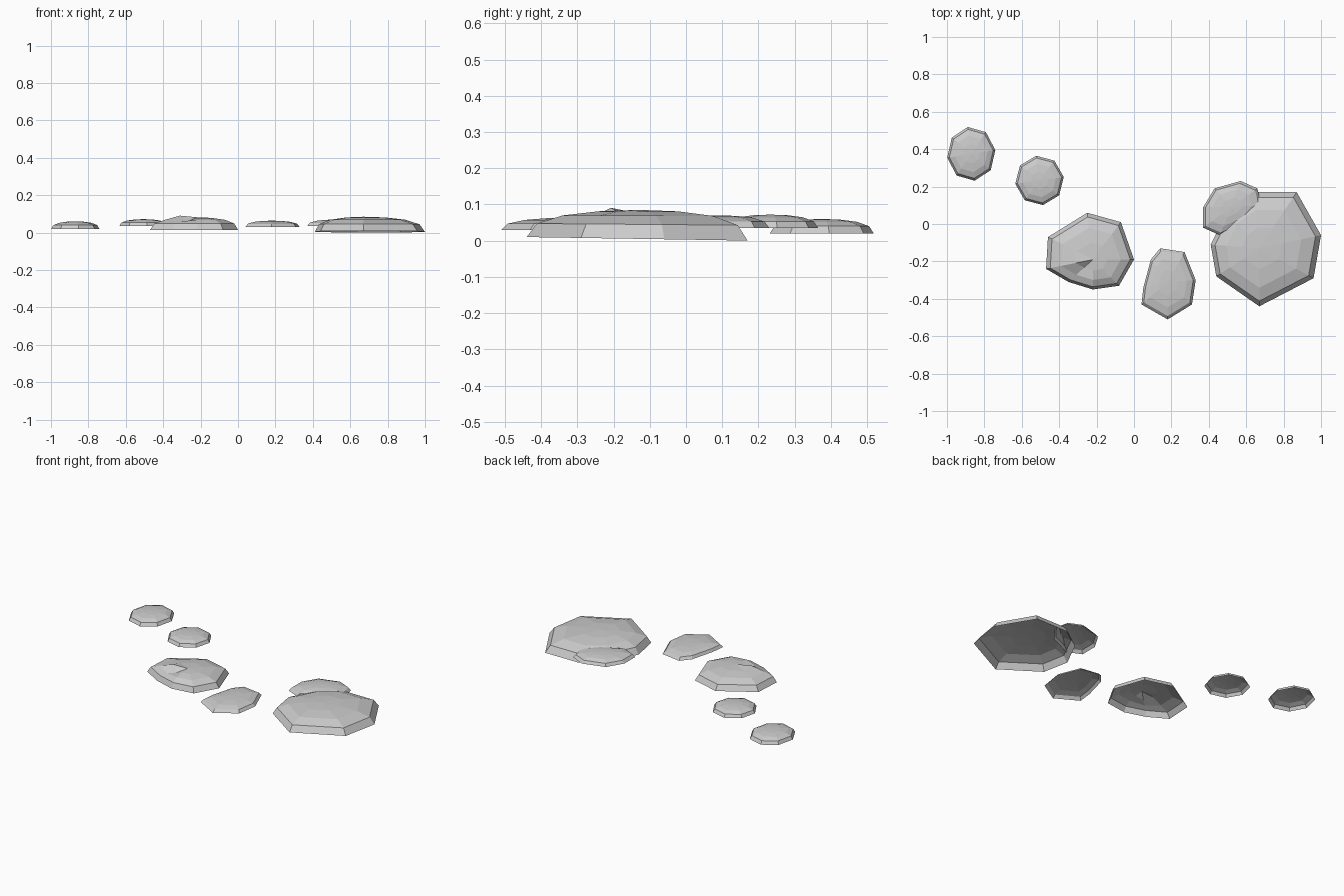
import bpy
import bmesh
import math
from mathutils import Vector

default_cube = bpy.data.objects.get("Cube")
if default_cube:
    bpy.data.objects.remove(default_cube, do_unlink=True)

# Single stone colour
grey = bpy.data.materials.new("stone grey")
grey.use_nodes = True
colour = (0.6, 0.6, 0.6, 1)
grey.diffuse_color = colour
grey.node_tree.nodes["Principled BSDF"].inputs["Base Color"].default_value = colour

# Dome rings: (size relative to outline, share of full height)
RINGS = [(1, 0), (0.91, 0.5), (0.68, 0.8), (0.36, 0.95)]


def octagon(cx, cy, rx, ry):
    """Slightly turned eight-sided outline."""
    angles = [math.radians(98 - 45 * i) for i in range(8)]
    return [(cx + rx * math.cos(a), cy + ry * math.sin(a)) for a in angles]


def stone(name, outline, apex, base, top, tilt=0, moved=None):
    """Open-bottomed faceted dome that shrinks from the outline to the apex."""
    bm = bmesh.new()
    centre = Vector(apex)
    rings = []
    for size, rise in RINGS:
        ring = []
        for point in outline:
            flat = centre.lerp(Vector(point), size)
            floor = base + tilt * (flat.y - centre.y)
            ring.append(bm.verts.new((flat.x, flat.y, floor + (top - floor) * rise)))
        rings.append(ring)
    # Individual dents and bumps
    for (level, index), shift in (moved or {}).items():
        rings[level][index].co += Vector(shift)
    peak = bm.verts.new((centre.x, centre.y, top))
    count = len(outline)
    for i in range(count):
        j = (i + 1) % count
        for lower, upper in zip(rings, rings[1:]):
            bm.faces.new((lower[i], lower[j], upper[j], upper[i]))
        bm.faces.new((rings[-1][i], rings[-1][j], peak))
    # Turn every facet outwards
    bm.normal_update()
    for face in bm.faces:
        if face.normal.z < 0:
            face.normal_flip()
    mesh = bpy.data.meshes.new(name)
    bm.to_mesh(mesh)
    bm.free()
    mesh.materials.append(grey)
    obj = bpy.data.objects.new(name, mesh)
    bpy.context.collection.objects.link(obj)
    return obj


# Two small regular stones at the far end of the path
stone("small_stone_end", octagon(-0.87, 0.375, 0.13, 0.145), (-0.87, 0.375), 0.02, 0.06)
stone("small_stone_second", octagon(-0.505, 0.233, 0.131, 0.133), (-0.505, 0.233), 0.035, 0.072)

# Medium stone with a raised ridge and a dent towards the front
stone("ridged_stone",
      [(-0.25, 0.06), (-0.07, 0.01), (0, -0.19), (-0.08, -0.33),
       (-0.22, -0.35), (-0.35, -0.31), (-0.47, -0.24), (-0.46, -0.07)],
      (-0.22, -0.19), 0.015, 0.082,
      moved={(3, 6): (0, 0, 0.012), (3, 5): (0, 0, -0.018), (2, 5): (0, 0, -0.01)})

# Narrow stone
stone("narrow_stone",
      [(0.14, -0.13), (0.27, -0.15), (0.33, -0.3), (0.31, -0.43),
       (0.18, -0.51), (0.04, -0.43), (0.05, -0.34), (0.09, -0.19)],
      (0.18, -0.31), 0.03, 0.064)

# Oval stone partly tucked under the large one
stone("tucked_stone",
      [(0.57, 0.23), (0.66, 0.19), (0.68, 0.1), (0.61, 0.01),
       (0.46, -0.06), (0.37, -0.02), (0.37, 0.09), (0.43, 0.19)],
      (0.52, 0.09), 0.035, 0.07)

# Large stone, slightly tilted
stone("large_stone",
      [(0.64, 0.17), (0.87, 0.17), (1, -0.06), (0.96, -0.29),
       (0.67, -0.44), (0.44, -0.28), (0.41, -0.11), (0.5, 0.07)],
      (0.67, -0.13), 0.005, 0.085, tilt=-0.016)
